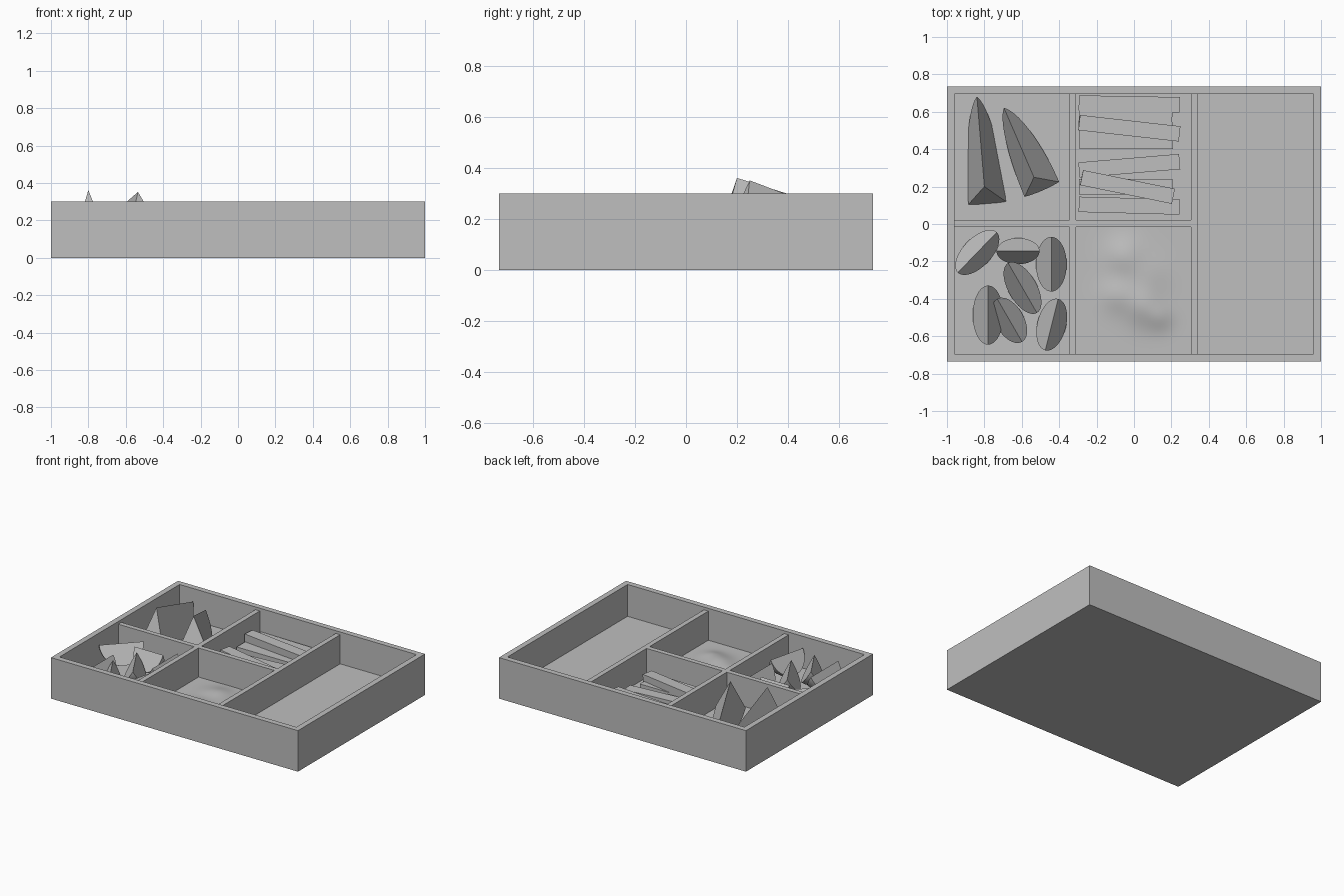
import bpy, bmesh
from math import sin, cos, pi, radians, exp
from mathutils import Vector, Matrix

cube = bpy.data.objects.get("Cube")
if cube:
    bpy.data.objects.remove(cube, do_unlink=True)

# One plain grey for everything
GREY = (0.52, 0.52, 0.52, 1)
grey = bpy.data.materials.new("plain_grey")
grey.use_nodes = True
grey.diffuse_color = GREY
grey.node_tree.nodes["Principled BSDF"].inputs["Base Color"].default_value = GREY

FLOOR = 0.067


def finish(bm, name, smooth=False):
    bmesh.ops.recalc_face_normals(bm, faces=bm.faces)
    mesh = bpy.data.meshes.new(name)
    bm.to_mesh(mesh)
    bm.free()
    mesh.materials.append(grey)
    obj = bpy.data.objects.new(name, mesh)
    bpy.context.collection.objects.link(obj)
    if smooth:
        bpy.ops.object.select_all(action='DESELECT')
        obj.select_set(True)
        bpy.context.view_layer.objects.active = obj
        bpy.ops.object.shade_smooth_by_angle(angle=radians(35))
    return obj


def box(name, center, size, turn=0.0, tilt=0.0):
    bm = bmesh.new()
    place = (Matrix.Translation(center) @ Matrix.Rotation(radians(turn), 4, 'Z')
             @ Matrix.Rotation(radians(tilt), 4, 'Y') @ Matrix.Diagonal((*size, 1)))
    bmesh.ops.create_cube(bm, size=1, matrix=place)
    return finish(bm, name)


def wedge(name, apex, ridge, edge_a, edge_b, sweep, steps=20, slices=5):
    """Fruit wedge: two flat cut faces meet at the ridge, round rind below."""
    apex, ridge, edge_a, edge_b = map(Vector, (apex, ridge, edge_a, edge_b))
    start = 0 if sweep == pi else 1
    radii = []
    for j in range(slices + 1):
        k = j / slices
        length = edge_a.length * (1 - k) + edge_b.length * k
        radii.append(edge_a.lerp(edge_b, k).normalized() * length)
    bm = bmesh.new()
    center = bm.verts.new(apex)
    tip = bm.verts.new(apex + ridge)
    far = bm.verts.new(apex - ridge) if start == 0 else None
    count = steps if far else steps + 1
    rows = []
    for r in radii:
        row = [tip]
        for i in range(1, count):
            t = sweep * i / steps
            row.append(bm.verts.new(apex + ridge * cos(t) + r * sin(t)))
        if far:
            row.append(far)
        rows.append(row)
    # Rind
    for p, q in zip(rows, rows[1:]):
        for i in range(steps):
            quad = list(dict.fromkeys((p[i], p[i + 1], q[i + 1], q[i])))
            bm.faces.new(quad)
    # Flat cut faces, and the cut end of a half wedge
    bm.faces.new([center] + rows[0])
    bm.faces.new([center] + rows[-1][::-1])
    if not far:
        bm.faces.new([center] + [row[-1] for row in rows])
    return finish(bm, name, True)


# Tray: a block with its top inset and pushed down
bm = bmesh.new()
bmesh.ops.create_cube(bm, size=1, matrix=Matrix.Translation((0, 0, 0.15))
                      @ Matrix.Diagonal((2, 1.47, 0.3, 1)))
top = max(bm.faces, key=lambda f: f.calc_center_median().z)
bmesh.ops.inset_region(bm, faces=[top], thickness=0.041, use_even_offset=True)
inner = bmesh.ops.extrude_face_region(bm, geom=[top])
bmesh.ops.translate(bm, vec=(0, 0, FLOOR - 0.3),
                    verts=[v for v in inner["geom"] if isinstance(v, bmesh.types.BMVert)])
bmesh.ops.delete(bm, geom=[top], context='FACES_ONLY')
finish(bm, "tray")

# Dividers, a little lower than the rim
height = 0.28 - FLOOR
mid = FLOOR + height / 2
box("right_divider", (-0.327, 0, mid), (0.036, 1.388, height))
box("left_divider", (0.323, 0, mid), (0.036, 1.388, height))
box("cross_divider_outer", (-0.652, 0.003, mid), (0.614, 0.036, height))
box("cross_divider_middle", (-0.002, 0.003, mid), (0.614, 0.036, height))

# Two large half wedges
wedge("large_wedge", (-0.80, 0.20, 0.362), (-0.04, 0.48, -0.15),
      (0.115, -0.08, -0.287), (-0.085, -0.095, -0.281), pi / 2)
wedge("medium_wedge", (-0.535, 0.25, 0.352), (-0.16, 0.37, -0.139),
      (0.135, -0.025, -0.222), (-0.05, -0.105, -0.222), pi / 2)

# Small segments: x, y, ridge direction, half length, half width
segments = [
    (-0.838, -0.152, 46, 0.15, 0.077),
    (-0.62, -0.145, 0, 0.115, 0.07),
    (-0.442, -0.215, 90, 0.146, 0.082),
    (-0.596, -0.342, 120, 0.154, 0.076),
    (-0.78, -0.487, 90, 0.158, 0.082),
    (-0.665, -0.515, 120, 0.133, 0.076),
    (-0.44, -0.538, 76, 0.142, 0.077),
]
for n, (x, y, turn, half, width) in enumerate(segments, 1):
    a = radians(turn)
    along = Vector((cos(a), sin(a), 0)) * half
    side = Vector((-sin(a), cos(a), 0)) * width
    down = Vector((0, 0, -0.13))
    wedge(f"small_segment_{n}", (x, y, 0.225), along, down + side, down - side, pi)

# Square sticks in two loose layers: x, y, turn, layer, length
sticks = [
    (-0.025, 0.642, -1, 0, 0.54),
    (-0.045, 0.605, 2, 0, 0.50),
    (-0.042, 0.443, 0, 0, 0.50),
    (-0.045, 0.53, 4, 0, 0.50),
    (-0.025, 0.512, -6.4, 1, 0.54),
    (-0.025, 0.311, 4.8, 0, 0.54),
    (-0.045, 0.20, 0, 0, 0.50),
    (-0.035, 0.198, -11.5, 1, 0.50),
    (-0.025, 0.098, -1.5, 0, 0.54),
]
for n, (x, y, turn, layer, length) in enumerate(sticks, 1):
    z = FLOOR + 0.034 + layer * 0.052 - n * 0.0004
    box(f"stick_{n}", (x, y, z), (length, 0.082, 0.066), turn, layer * 1.0)

# Soft low heap in the front middle compartment
lumps = [(-0.05, -0.17, 0.10, 0.026), (0.06, -0.28, 0.11, 0.018),
         (0.05, -0.44, 0.10, 0.03), (-0.09, -0.38, 0.09, 0.02),
         (0.14, -0.5, 0.07, 0.015)]
bm = bmesh.new()
bmesh.ops.create_grid(bm, x_segments=40, y_segments=44, size=0.5,
                      matrix=Matrix.Translation((-0.002, -0.352, 0))
                      @ Matrix.Diagonal((0.612, 0.672, 1, 1)))
for v in bm.verts:
    v.co.z = FLOOR + 0.001 + sum(
        h * exp(-((v.co.x - x) ** 2 + (v.co.y - y) ** 2) / (r * r))
        for x, y, r, h in lumps)
heap = finish(bm, "soft_heap", True)
